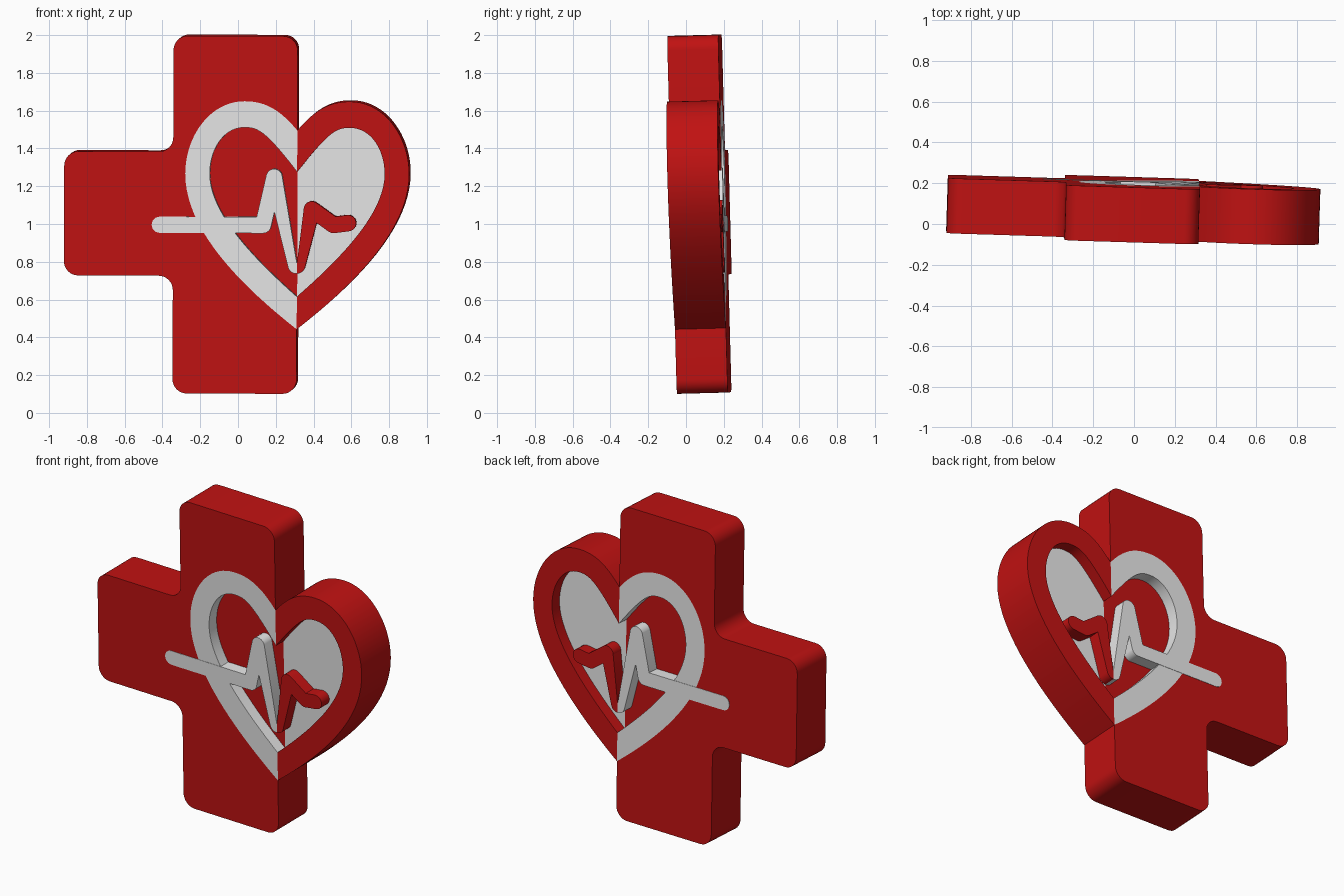
import bpy
import bmesh
import math
from mathutils import Matrix, Vector
from mathutils.geometry import interpolate_bezier

cube = bpy.data.objects.get("Cube")
if cube:
    bpy.data.objects.remove(cube, do_unlink=True)

SEAM = 0.317      # where the cross meets the free half of the heart
HALF = 0.135      # half of the slab thickness
FLOOR = 0.065     # half thickness inside the recess
PROUD = 0.002     # keeps the pulse just above the slab faces
RADIUS = 0.075    # corner rounding of the cross
STROKE = 0.043    # half width of the pulse line
CENTRE = Vector((0, 0.07, 1.05))

# The whole badge leans very slightly
LEAN = (Matrix.Translation(CENTRE) @ Matrix.Rotation(-0.031, 4, 'Z')
        @ Matrix.Rotation(0.027, 4, 'X') @ Matrix.Rotation(0.004, 4, 'Y'))


def material(name, colour):
    mat = bpy.data.materials.new(name)
    mat.use_nodes = True
    mat.diffuse_color = colour
    mat.node_tree.nodes["Principled BSDF"].inputs["Base Color"].default_value = colour
    return mat


RED = material("deep red", (0.53, 0.006, 0.006, 1))
WHITE = material("soft white", (0.8, 0.8, 0.8, 1))


def prism(name, outlines, half, mat):
    """Extrude closed (x, z) outlines symmetrically in depth."""
    bm = bmesh.new()
    for outline in outlines:
        verts = [bm.verts.new((x, -half, z - CENTRE.z)) for x, z in outline]
        face = bm.faces.new(verts)
        side = bmesh.ops.extrude_face_region(bm, geom=[face], use_keep_orig=True)
        moved = [g for g in side["geom"] if isinstance(g, bmesh.types.BMVert)]
        bmesh.ops.translate(bm, verts=moved, vec=(0, 2 * half, 0))
    bmesh.ops.recalc_face_normals(bm, faces=bm.faces)
    mesh = bpy.data.meshes.new(name)
    bm.to_mesh(mesh)
    bm.free()
    mesh.materials.append(mat)
    obj = bpy.data.objects.new(name, mesh)
    bpy.context.collection.objects.link(obj)
    obj.matrix_world = LEAN
    bpy.ops.object.select_all(action='DESELECT')
    obj.select_set(True)
    bpy.context.view_layer.objects.active = obj
    bpy.ops.object.shade_smooth_by_angle(angle=math.radians(35))
    return obj


def bezier(points, steps):
    return [p.to_2d() for p in interpolate_bezier(*[Vector((*p, 0)) for p in points], steps)]


def half_heart(curves, sign):
    """Chain curves from the top of the seam to the bottom, on one side."""
    path = []
    for curve in curves:
        path += bezier(curve, 20)[1 if path else 0:]
    return [(SEAM + sign * d, z) for d, z in path]


def rounded(corners, before, after):
    """Replace each square corner by a quarter arc."""
    chain = [Vector(p) for p in (before, *corners, after)]
    path = []
    for prev, corner, nxt in zip(chain, chain[1:], chain[2:]):
        a = (prev - corner).normalized() * RADIUS
        b = (nxt - corner).normalized() * RADIUS
        path += bezier((corner + a, corner + a * 0.45, corner + b * 0.45, corner + b), 9)
    return [tuple(p) for p in path]


def capsule(start, end, side):
    """Round-ended stroke, clipped flat at the seam."""
    a, b = Vector(start), Vector(end)
    angle = math.atan2(b.y - a.y, b.x - a.x)
    path = []
    for centre, turn in ((b, -math.pi / 2), (a, math.pi / 2)):
        for i in range(13):
            t = angle + turn + math.pi * i / 12
            x = centre.x + STROKE * math.cos(t)
            x = max(x, SEAM) if side > 0 else min(x, SEAM)
            path.append((x, centre.y + STROKE * math.sin(t)))
    # drop points that the clipping made coincide
    return [p for i, p in enumerate(path)
            if (Vector(p) - Vector(path[i - 1])).length > 1e-5]


def pulse(name, points, side, mat):
    prism(name, [capsule(a, b, side) for a, b in zip(points, points[1:])],
          HALF + PROUD, mat)


# Heart curves as (distance from seam, height)
OUTER = [
    [(0, 1.50), (0.10, 1.62), (0.18, 1.654), (0.28, 1.654)],
    [(0.28, 1.654), (0.46, 1.654), (0.593, 1.47), (0.593, 1.27)],
    [(0.593, 1.27), (0.593, 1.0), (0.35, 0.72), (0, 0.447)],
]
INNER = [
    [(0, 1.28), (0.17, 1.50), (0.21, 1.515), (0.28, 1.515)],
    [(0.28, 1.515), (0.39, 1.515), (0.463, 1.40), (0.463, 1.27)],
    [(0.463, 1.27), (0.463, 1.07), (0.25, 0.84), (0, 0.62)],
]

# Cross with a half-heart notch in its seam edge
LEFT, ARM = -0.34, -0.917
TOP, ARM_TOP, ARM_LOW, BOTTOM = 1.999, 1.385, 0.728, 0.105
notch = half_heart(OUTER, -1)
cross = rounded(
    [(SEAM, TOP), (LEFT, TOP), (LEFT, ARM_TOP), (ARM, ARM_TOP),
     (ARM, ARM_LOW), (LEFT, ARM_LOW), (LEFT, BOTTOM), (SEAM, BOTTOM)],
    notch[0], notch[-1])
prism("cross_body", [cross + notch[::-1]], HALF, RED)

# Heart rims and recessed floors, with swapped colours on each side
for side, label, rim, floor in ((-1, "right", WHITE, RED), (1, "left", RED, WHITE)):
    outer, inner = half_heart(OUTER, side), half_heart(INNER, side)
    prism(f"heart_rim_{label}", [outer + inner[::-1]], HALF, rim)
    prism(f"heart_floor_{label}", [inner], FLOOR, floor)

# Pulse line
pulse("pulse_right", [(-0.41, 0.998), (0.137, 0.998), (0.195, 1.253), (0.312, 0.785)],
      -1, WHITE)
pulse("pulse_left", [(0.318, 0.785), (0.395, 1.082), (0.51, 1.0), (0.587, 1.01)],
      1, RED)
